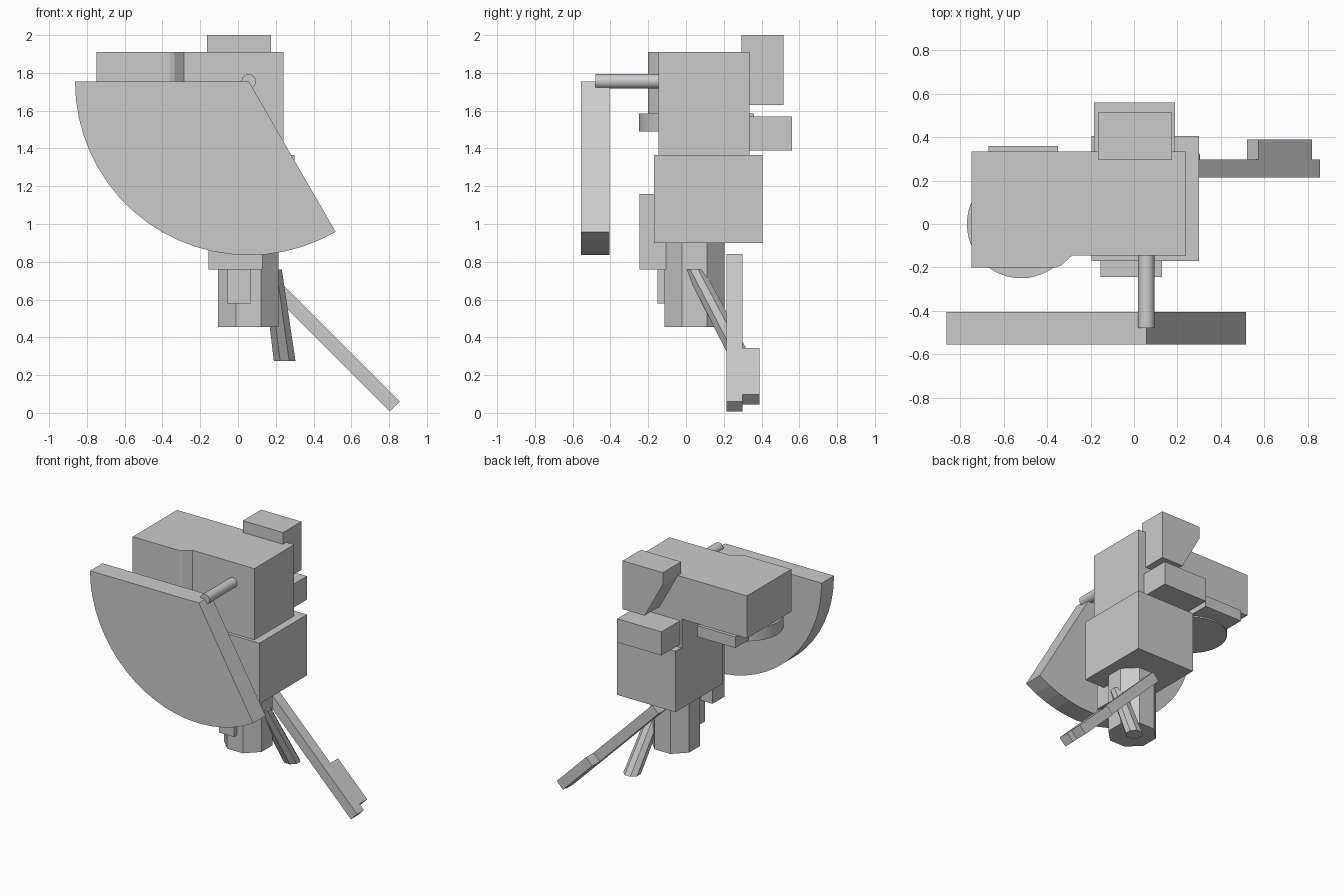
import bpy
import bmesh
from math import radians, cos, sin, pi
from mathutils import Vector

if "Cube" in bpy.data.objects:
    bpy.data.objects.remove(bpy.data.objects["Cube"])

GREY = (0.6, 0.6, 0.6, 1)
grey = bpy.data.materials.new("plain grey")
grey.use_nodes = True
grey.diffuse_color = GREY
grey.node_tree.nodes["Principled BSDF"].inputs["Base Color"].default_value = GREY


def loft(name, start, end):
    """Solid between two matching closed loops of 3D points."""
    bm = bmesh.new()
    a = [bm.verts.new(p) for p in start]
    b = [bm.verts.new(p) for p in end]
    bm.faces.new(a)
    bm.faces.new(b[::-1])
    for i in range(len(a)):
        j = (i + 1) % len(a)
        bm.faces.new((a[i], b[i], b[j], a[j]))
    bmesh.ops.recalc_face_normals(bm, faces=bm.faces)
    mesh = bpy.data.meshes.new(name)
    bm.to_mesh(mesh)
    bm.free()
    mesh.materials.append(grey)
    obj = bpy.data.objects.new(name, mesh)
    bpy.context.collection.objects.link(obj)
    return obj


def along_y(name, profile, y0, y1):
    return loft(name, [(x, y0, z) for x, z in profile], [(x, y1, z) for x, z in profile])


def along_z(name, profile, z0, z1):
    return loft(name, [(x, y, z0) for x, y in profile], [(x, y, z1) for x, y in profile])


def box(name, xs, ys, zs):
    (x0, x1), (y0, y1) = xs, ys
    return along_z(name, [(x0, y0), (x1, y0), (x1, y1), (x0, y1)], *zs)


def ring(cx, cy, r, n, turn=0.0):
    return [(cx + r * cos(turn + 2 * pi * i / n), cy + r * sin(turn + 2 * pi * i / n))
            for i in range(n)]


def smooth(obj):
    bpy.ops.object.select_all(action="DESELECT")
    obj.select_set(True)
    bpy.context.view_layer.objects.active = obj
    bpy.ops.object.shade_smooth_by_angle(angle=radians(30))


# Fan-shaped front plate and the rod it hangs from
PIVOT = (0.057, 1.755)
arc = [(PIVOT[0] + 0.92 * cos(radians(a)), PIVOT[1] + 0.92 * sin(radians(a)))
       for a in range(180, 301, 6)]
along_y("fan_plate", [PIVOT] + arc, -0.555, -0.405)
smooth(along_y("fan_rod", ring(*PIVOT, 0.038, 24), -0.48, -0.1))

# Upper body: column with a side arm that thickens toward its end
box("upper_column", (-0.2, 0.24), (-0.145, 0.335), (1.36, 1.6))
along_z("upper_arm", [(0.24, -0.145), (0.24, 0.335), (-0.75, 0.335), (-0.75, -0.2),
                      (-0.36, -0.2), (-0.335, -0.19), (-0.285, -0.145)], 1.585, 1.91)
smooth(along_z("arm_disc", ring(-0.52, 0, 0.25, 48), 1.49, 1.585))
box("arm_underside_bar", (-0.67, -0.35), (0.05, 0.36), (1.5, 1.585))

# Rear boxes
along_y("rear_upper_box", [(0.175, 2), (-0.165, 2), (-0.165, 1.91), (-0.01, 1.63),
                           (0.175, 1.63)], 0.295, 0.515)
box("rear_middle_box", (-0.185, 0.19), (0.32, 0.56), (1.39, 1.57))

# Lower body with front pads
box("lower_body", (-0.195, 0.3), (-0.17, 0.405), (0.9, 1.365))
box("front_pad", (-0.155, 0.13), (-0.245, -0.1), (0.76, 1.16))
box("front_small_pad", (-0.055, 0.07), (-0.15, -0.05), (0.58, 0.8))

# Eight-sided stem and the slanted peg beside it
FLAT = pi / 8
along_z("stem", ring(0.055, 0.045, 0.16 / cos(FLAT), 8, FLAT), 0.455, 0.91)
loft("slanted_peg",
     [(x, y, 0.76) for x, y in ring(0.182, 0.043, 0.054, 8, FLAT)],
     [(x, y, 0.275) for x, y in ring(0.247, 0.297, 0.062, 8, FLAT)])


# Long diagonal lever with a thicker grip near its end
def lever_part(name, top, bottom, y0, y1):
    """Bar running down at 45 degrees; top and bottom are x on its upper edge."""
    upper = [Vector((x, 0.917 - x)) for x in (top, bottom)]
    drop = Vector((-0.053, -0.053))
    along_y(name, [upper[0], upper[1], upper[1] + drop, upper[0] + drop], y0, y1)


lever_part("lever", 0.077, 0.857, 0.215, 0.298)
lever_part("lever_grip", 0.573, 0.82, 0.29, 0.39)
